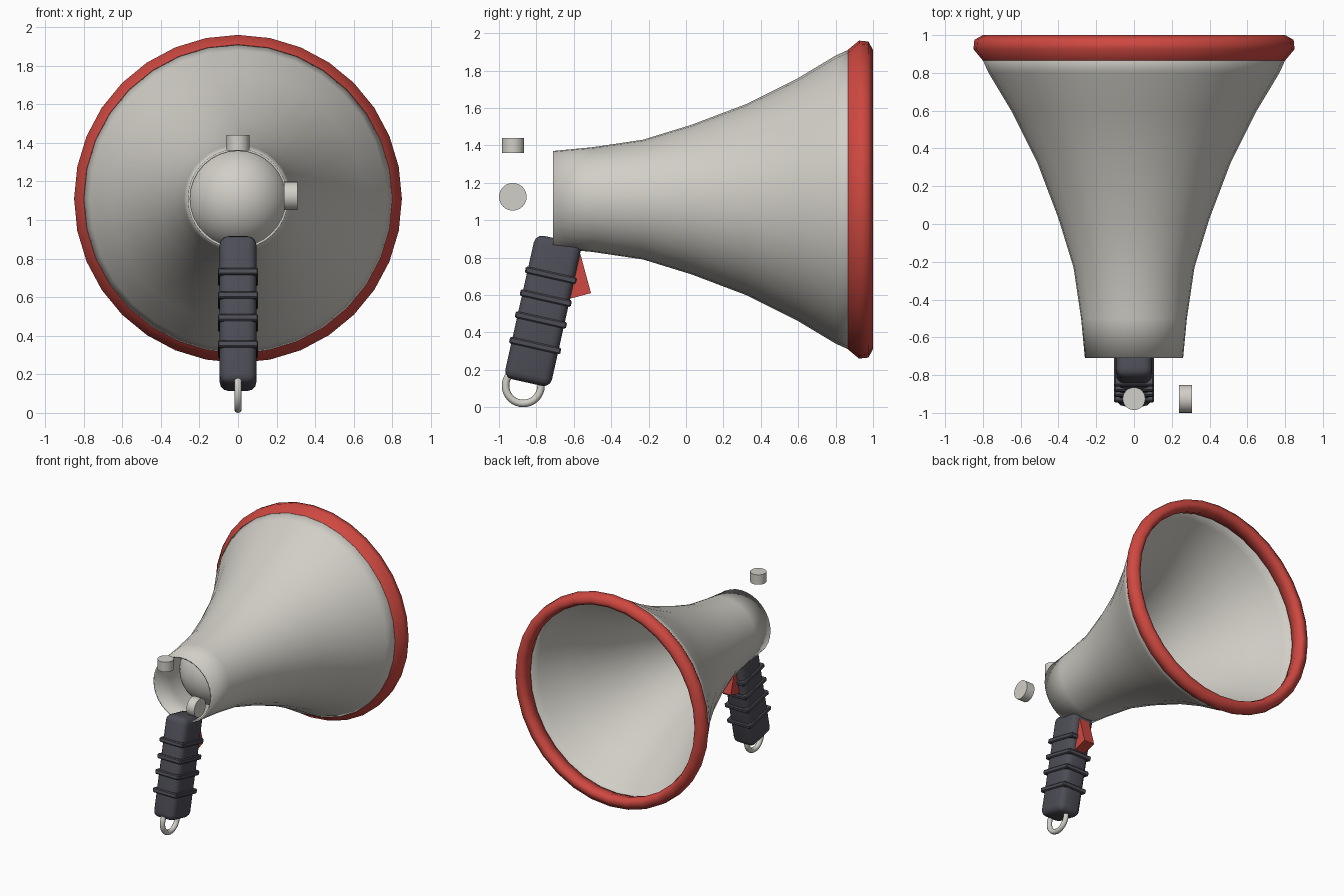
import bpy, bmesh, math
from mathutils import Matrix, Vector

cube = bpy.data.objects.get("Cube")
if cube:
    bpy.data.objects.remove(cube, do_unlink=True)


def material(name, rgb):
    m = bpy.data.materials.new(name)
    m.use_nodes = True
    m.diffuse_color = (*rgb, 1)
    m.node_tree.nodes["Principled BSDF"].inputs["Base Color"].default_value = (*rgb, 1)
    return m


WHITE = material("warm_white", (0.64, 0.62, 0.57))
RED = material("red", (0.62, 0.065, 0.052))
SLATE = material("dark_slate", (0.075, 0.075, 0.095))

AXIS_Z = 1.11
TILT = Matrix.Translation((0, -0.765, 0.515)) @ Matrix.Rotation(math.radians(-12.6), 4, "X")


def finish(name, bm, mat, smooth=True, angle=35):
    bmesh.ops.recalc_face_normals(bm, faces=bm.faces)
    mesh = bpy.data.meshes.new(name)
    bm.to_mesh(mesh)
    bm.free()
    mesh.materials.append(mat)
    ob = bpy.data.objects.new(name, mesh)
    bpy.context.collection.objects.link(ob)
    if smooth:
        bpy.ops.object.select_all(action="DESELECT")
        ob.select_set(True)
        bpy.context.view_layer.objects.active = ob
        bpy.ops.object.shade_smooth_by_angle(angle=math.radians(angle))
    return ob


def lathe(name, profile, mat, sides=32, closed=False, angle=35):
    """Spin (y, radius) points around the horn axis."""
    bm = bmesh.new()
    rings = []
    for y, r in profile:
        rings.append([bm.verts.new((r * math.sin(a), y, AXIS_Z + r * math.cos(a)))
                      for a in (math.tau * i / sides for i in range(sides))])
    pairs = list(zip(rings, rings[1:]))
    if closed:
        pairs.append((rings[-1], rings[0]))
    for a, b in pairs:
        for i in range(sides):
            j = (i + 1) % sides
            bm.faces.new((a[i], a[j], b[j], b[i]))
    return finish(name, bm, mat, angle=angle)


def box(name, size, mat, matrix, bevel, segments):
    bm = bmesh.new()
    bmesh.ops.create_cube(bm, size=1)
    bmesh.ops.scale(bm, vec=size, verts=bm.verts)
    bmesh.ops.bevel(bm, geom=bm.edges[:], offset=bevel, segments=segments,
                    profile=0.5, affect="EDGES")
    bmesh.ops.transform(bm, matrix=matrix, verts=bm.verts)
    return finish(name, bm, mat)


def knob(name, radius, depth, matrix):
    bm = bmesh.new()
    bmesh.ops.create_cone(bm, cap_ends=True, segments=24, radius1=radius,
                          radius2=radius, depth=depth, matrix=matrix)
    return finish(name, bm, WHITE)


# Flared horn, open at both ends
horn = lathe("horn", [(-0.71, 0.26), (-0.5, 0.28), (-0.23, 0.32), (0.03, 0.4),
                      (0.32, 0.51), (0.6, 0.65), (0.8, 0.77), (0.9, 0.815)], WHITE)
wall = horn.modifiers.new("wall", "SOLIDIFY")
wall.thickness = 0.012
wall.offset = -1

# Rounded rim around the mouth
lathe("horn_rim", [(0.865, 0.8), (0.925, 0.85), (0.975, 0.845), (1.0, 0.8),
                   (0.99, 0.77), (0.95, 0.755), (0.88, 0.775)],
      RED, closed=True, angle=60)

# Round driver inside the throat
bm = bmesh.new()
bmesh.ops.create_uvsphere(bm, u_segments=32, v_segments=16, radius=0.27,
                          matrix=Matrix.Translation((0, -0.28, AXIS_Z)))
finish("throat_driver", bm, WHITE)

# Tilted handle with raised grip bands
box("handle", (0.19, 0.255, 0.785), SLATE, TILT, 0.045, 3)
for n, offset in enumerate((0.195, 0.07, -0.05, -0.19)):
    box(f"grip_band_{n + 1}", (0.21, 0.28, 0.036), SLATE,
        TILT @ Matrix.Translation((0, 0, offset)), 0.007, 1)

# Wedge trigger
bm = bmesh.new()
side = [bm.verts.new((-0.045, y, z)) for y, z in ((-0.565, 0.82), (-0.508, 0.61), (-0.64, 0.575))]
face = bm.faces.new(side)
extruded = bmesh.ops.extrude_face_region(bm, geom=[face])["geom"]
bmesh.ops.translate(bm, vec=(0.09, 0, 0),
                    verts=[v for v in extruded if isinstance(v, bmesh.types.BMVert)])
finish("trigger", bm, RED, smooth=False)

# Strap loop under the handle
bm = bmesh.new()
major, minor, around, section = 0.095, 0.02, 32, 10
grid = []
for i in range(around):
    a = math.tau * i / around
    out = Vector((0, math.cos(a), math.sin(a)))
    grid.append([bm.verts.new(Vector((0, -0.87, 0.115)) + out * (major + minor * math.cos(b))
                              + Vector((minor * math.sin(b), 0, 0)))
                 for b in (math.tau * k / section for k in range(section))])
for i in range(around):
    a, b = grid[i], grid[(i + 1) % around]
    for k in range(section):
        m = (k + 1) % section
        bm.faces.new((a[k], a[m], b[m], b[k]))
finish("strap_loop", bm, WHITE, angle=60)

# Control knobs behind the horn
knob("top_knob", 0.06, 0.08, Matrix.Translation((0, -0.925, 1.4)))
knob("left_knob", 0.074, 0.07,
     Matrix.Translation((0.273, -0.926, 1.125)) @ Matrix.Rotation(math.pi / 2, 4, "Y"))
